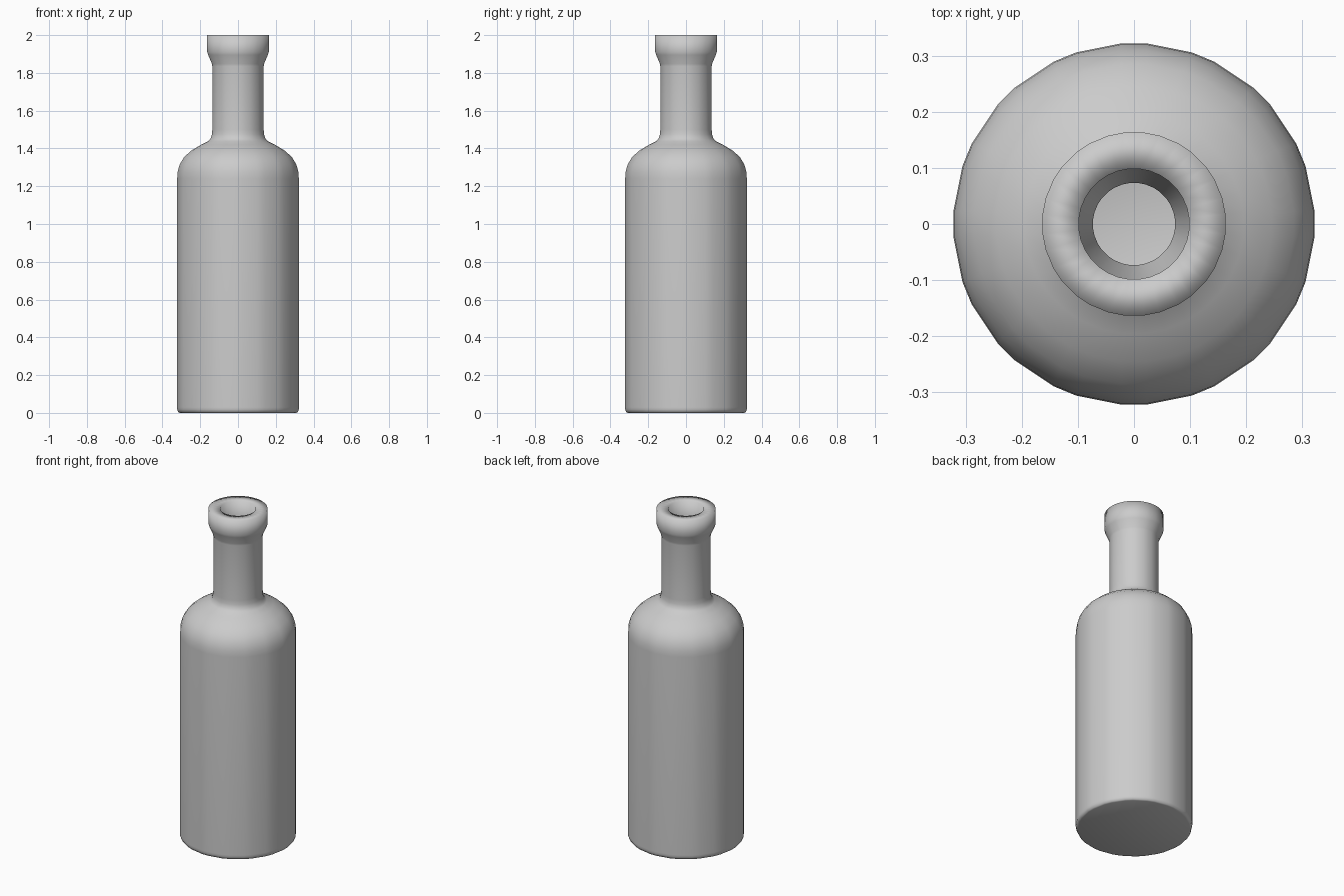
import bpy, bmesh
from math import cos, sin, tan, pi

if "Cube" in bpy.data.objects:
    bpy.data.objects.remove(bpy.data.objects["Cube"])

SIDES = 16

# (radius, z) profiles: outside from base to lip, inside from lip to floor
outer = [(0.308, 0), (0.317, 0.004), (0.322, 0.018), (0.322, 0.03), (0.322, 1.24),
         (0.320, 1.275), (0.309, 1.315), (0.285, 1.355), (0.245, 1.39),
         (0.195, 1.42), (0.158, 1.439), (0.145, 1.452), (0.138, 1.475),
         (0.136, 1.50), (0.136, 1.835), (0.138, 1.848), (0.158, 1.895),
         (0.163, 1.91), (0.163, 2.0)]
inner = [(0.098, 2.0), (0.098, 1.91), (0.073, 1.85), (0.073, 1.46),
         (0.09, 1.41), (0.13, 1.38), (0.19, 1.35), (0.225, 1.32),
         (0.25, 1.28), (0.258, 1.23), (0.258, 0.08), (0.245, 0.065)]


def ring(bm, r, z):
    """16-sided ring whose corners are cut to short flats of constant width."""
    h = min(0.022, r * tan(pi / SIDES) * 0.55)
    verts = []
    for k in range(SIDES):
        a = 2 * pi * k / SIDES
        for s in (-h, h):
            verts.append(bm.verts.new((r * cos(a) - s * sin(a),
                                       r * sin(a) + s * cos(a), z)))
    return verts


# Hollow bottle: outside wall, rim, inside wall, closed base and floor
bm = bmesh.new()
rings = [ring(bm, r, z) for r, z in outer + inner]
for lo, hi in zip(rings, rings[1:]):
    n = len(lo)
    for i in range(n):
        j = (i + 1) % n
        bm.faces.new((lo[i], lo[j], hi[j], hi[i]))
bm.faces.new(rings[0][::-1])
bm.faces.new(rings[-1])
bmesh.ops.recalc_face_normals(bm, faces=bm.faces)
for f in bm.faces:
    f.smooth = True

mesh = bpy.data.meshes.new("bottle")
bm.to_mesh(mesh)
bm.free()
bottle = bpy.data.objects.new("bottle", mesh)
bpy.context.collection.objects.link(bottle)
